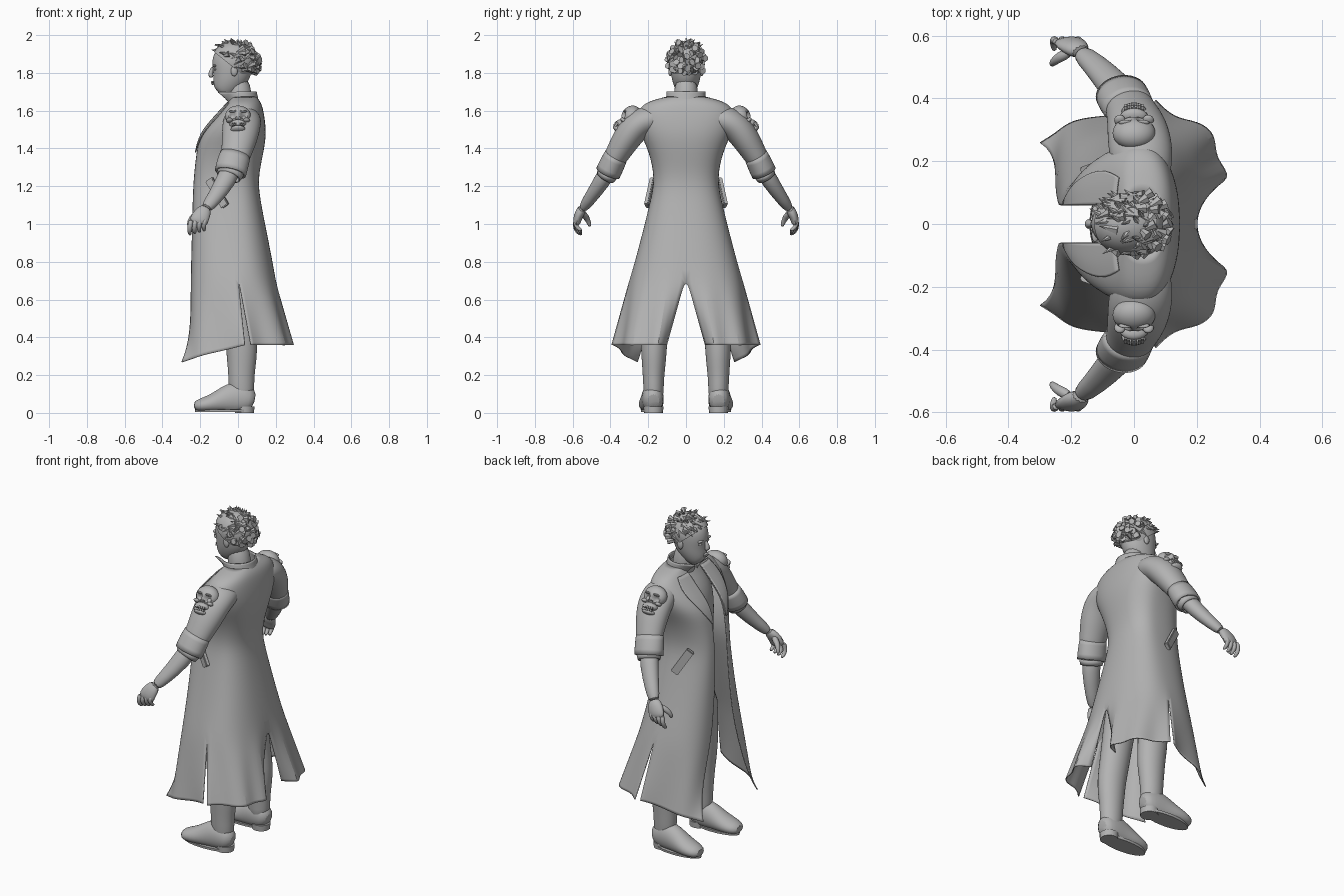
import bpy, bmesh, math, random
from mathutils import Matrix, Vector

default_cube = bpy.data.objects.get("Cube")
if default_cube:
    bpy.data.objects.remove(default_cube, do_unlink=True)

random.seed(4)
grey = bpy.data.materials.new("plain grey")
grey.use_nodes = True
grey.diffuse_color = (0.45, 0.45, 0.45, 1)
grey.node_tree.nodes["Principled BSDF"].inputs["Base Color"].default_value = grey.diffuse_color


def finish(bm, name, mirror=False, subsurf=0, solid=0.0):
    """Turn a bmesh into a smooth object with its modifiers."""
    bmesh.ops.recalc_face_normals(bm, faces=bm.faces)
    mesh = bpy.data.meshes.new(name)
    bm.to_mesh(mesh)
    bm.free()
    mesh.materials.append(grey)
    obj = bpy.data.objects.new(name, mesh)
    bpy.context.collection.objects.link(obj)
    bpy.ops.object.select_all(action='DESELECT')
    obj.select_set(True)
    bpy.context.view_layer.objects.active = obj
    bpy.ops.object.shade_smooth_by_angle(angle=math.radians(50))
    if mirror:
        mod = obj.modifiers.new("mirror", 'MIRROR')
        mod.use_axis = (False, True, False)
    if subsurf:
        mod = obj.modifiers.new("subsurf", 'SUBSURF')
        mod.levels = mod.render_levels = subsurf
        mod.boundary_smooth = 'PRESERVE_CORNERS'
    if solid:
        mod = obj.modifiers.new("thickness", 'SOLIDIFY')
        mod.thickness = solid


def grid(bm, rows):
    """Join rows of points into a sheet of quads."""
    verts = [[bm.verts.new(p) for p in row] for row in rows]
    for low, high in zip(verts, verts[1:]):
        for j in range(len(low) - 1):
            bm.faces.new((low[j], low[j + 1], high[j + 1], high[j]))


def loft(name, rings, ref=(1, 0, 0), sides=16, mirror=True, subsurf=1, cap=True, solid=0, floor=None):
    """Skin elliptical rings (x, y, z, radius along ref, other radius) set across their path."""
    bm = bmesh.new()
    centres = [Vector(r[:3]) for r in rings]
    loops = []
    for i, ring in enumerate(rings):
        along = (centres[min(i + 1, len(rings) - 1)] - centres[max(i - 1, 0)]).normalized()
        u = Vector(ref) - along * along.dot(Vector(ref))
        u.normalize()
        v = along.cross(u)
        loop = []
        for k in range(sides):
            a = math.tau * k / sides
            p = centres[i] + u * ring[3] * math.cos(a) + v * ring[4] * math.sin(a)
            if floor is not None:
                p.z = max(p.z, floor)
            loop.append(p)
        loops.append(loop + loop[:1])
    grid(bm, loops)
    bmesh.ops.remove_doubles(bm, verts=bm.verts, dist=1e-5)
    if cap:
        bmesh.ops.holes_fill(bm, edges=[e for e in bm.edges if e.is_boundary], sides=0)
    finish(bm, name, mirror, subsurf, solid)


def add_ball(bm, loc, size, segments=16):
    matrix = Matrix.Translation(loc) @ Matrix.Diagonal((*size, 1))
    return bmesh.ops.create_uvsphere(bm, u_segments=segments, v_segments=segments // 2 + 2,
                                     radius=1, matrix=matrix)["verts"]


def add_box(bm, size, frame):
    bmesh.ops.create_cube(bm, size=1, matrix=frame @ Matrix.Diagonal((*size, 1)))


# Coat: height, front edge x and y, side seam x and y, back x
COAT = [(1.675, -.03, .05, .03, .10, .095), (1.645, -.05, .06, .02, .225, .125),
        (1.58, -.11, .06, .02, .27, .14), (1.48, -.20, .06, .01, .245, .152),
        (1.38, -.22, .06, 0, .195, .137), (1.24, -.235, .06, -.02, .165, .105),
        (1.12, -.24, .06, -.02, .19, .12), (.9, -.245, .08, -.01, .245, .165),
        (.72, -.25, .11, 0, .295, .2)]
FRONT_HEM = [(-.3, .26), (-.25, .29), (-.21, .325), (-.15, .34), (-.08, .345), (-.02, .36), (.035, .39)]
BACK_HEM = [(.07, .395), (.13, .335), (.205, .33), (.265, .285), (.255, .21), (.325, .145), (.22, .1)]
STEPS = len(FRONT_HEM) - 1


def coat_point(row, t, front, puff=0.0):
    z, xf, yf, xs, ys, xb = row
    c, s = (max(f(t * math.pi / 2), 0) ** .85 for f in (math.cos, math.sin))
    if front:
        return Vector((xs + (xf - xs) * c - puff * c, yf + (ys - yf) * s + puff * s, z))
    return Vector((xs + (xb - xs) * s, ys * c, z))


def coat_panel(bm, hem, front):
    rows = [[coat_point(r, j / STEPS, front) for j in range(STEPS + 1)] for r in COAT]
    waist = rows[-1]
    for w in (.3, .6, .85, 1):
        row = []
        for j, (x, y) in enumerate(hem):
            # The front corner only kicks forward near the hem
            drop = .09 * (1 - j / STEPS) if front else 0
            ease = w ** (5 - 4 * j / STEPS) if front else w
            start = waist[j]
            row.append(Vector((start.x + (x - start.x) * ease, start.y + (y - start.y) * w,
                               start.z + (.36 - drop - start.z) * w)))
        rows.append(row)
    grid(bm, rows)


bm = bmesh.new()
coat_panel(bm, FRONT_HEM, True)
coat_panel(bm, BACK_HEM, False)
bmesh.ops.remove_doubles(bm, verts=bm.verts, dist=1e-4)
finish(bm, "long_coat", True, 2, .006)

# Lapels, narrowing downwards over the chest
bm = bmesh.new()
grid(bm, [[coat_point(r, width * j / 3, True, .008) for j in range(4)]
          for r, width in zip(COAT[1:5], (.3, .34, .22, .03))])
finish(bm, "lapels", True, 2, .006)

# Standing collar, open at the throat
bm = bmesh.new()
collar = []
for z, cx, rx, ry in ((1.62, .035, .075, .1), (1.66, .02, .08, .098), (1.7, 0, .092, .095)):
    angles = [math.radians(a) for a in range(0, 151, 15)]
    collar.append([(cx + rx * math.cos(a), ry * math.sin(a), z) for a in angles])
collar[-1][-1] = (-.105, .06, 1.7)
grid(bm, collar)
finish(bm, "collar", True, 2, .008)

# Slanted pocket flaps
bm = bmesh.new()
tilt = Matrix.Rotation(math.radians(20), 4, 'Z') @ Matrix.Rotation(math.radians(-33), 4, 'Y')
add_box(bm, (.045, .024, .17), Matrix.Translation((-.11, .19, 1.165)) @ tilt)
bmesh.ops.bevel(bm, geom=bm.edges[:], offset=.004, segments=2, affect='EDGES')
finish(bm, "pocket_flaps", True)

# Body, legs and boots
loft("torso", [(-.02, 0, .84, .08, .12), (-.03, 0, .95, .12, .16), (-.04, 0, 1.15, .10, .14),
               (-.03, 0, 1.35, .12, .16), (-.01, 0, 1.5, .12, .19), (.02, 0, 1.61, .06, .15),
               (.02, 0, 1.65, .05, .07)], mirror=False, subsurf=2)
loft("neck", [(.025, 0, 1.58, .068, .072), (.01, 0, 1.68, .064, .064), (-.005, 0, 1.78, .062, .06)],
     mirror=False)
loft("legs", [(.025, .17, .05, .055, .05), (.018, .172, .13, .07, .055), (.018, .172, .2, .07, .058),
              (.02, .17, .28, .08, .066), (.02, .17, .37, .086, .072), (0, .165, .5, .09, .074),
              (-.01, .14, .7, .095, .08), (-.02, .1, .9, .11, .09)])
loft("boots", [(.088, .172, .06, .035, .04), (.06, .174, .07, .056, .072), (0, .176, .08, .06, .092),
               (-.05, .179, .072, .06, .082), (-.1, .182, .058, .064, .063), (-.15, .186, .046, .068, .048),
               (-.2, .188, .038, .06, .038), (-.235, .188, .034, .036, .024)], ref=(0, 1, 0), floor=.012)
loft("boot_soles", [(-.075, .183, .004, .152, .055), (-.075, .183, .018, .154, .057)], sides=28, subsurf=0)
loft("boot_heels", [(.035, .172, 0, .05, .05), (.035, .172, .035, .052, .053)], subsurf=0)

# Sleeves, turned-back cuffs and bare forearms
loft("sleeves", [(.03, .11, 1.56, .08, .06), (.025, .2, 1.555, .102, .08), (.018, .265, 1.52, .104, .083),
                 (.008, .317, 1.45, .096, .077), (-.008, .358, 1.38, .082, .066),
                 (-.025, .4, 1.31, .074, .058)], subsurf=2)
loft("cuffs", [(-.015, .368, 1.365, .083, .064), (-.028, .39, 1.32, .088, .069), (-.04, .413, 1.27, .086, .069)],
     cap=False, solid=.012)
loft("cuff_linings", [(-.04, .41, 1.275, .075, .06), (-.05, .425, 1.25, .066, .054)], cap=False, solid=.008)
loft("forearms", [(-.02, .385, 1.33, .055, .05), (-.065, .445, 1.225, .055, .046), (-.13, .512, 1.13, .04, .034),
                  (-.175, .55, 1.075, .033, .027)])

# Hands with curled fingers
loft("palms", [(-.165, .545, 1.09, .032, .026), (-.19, .565, 1.055, .048, .026), (-.207, .577, 1.02, .052, .024),
               (-.212, .578, .995, .046, .016)], sides=12)
for i, finger in enumerate(("index", "middle", "ring", "little")):
    x = -.247 + .025 * i
    lift = .007 * i
    loft(finger + "_fingers", [(x, .578, 1.025, .015, .015), (x - .008, .59, .99 + lift, .014, .014),
                               (x - .01, .577, .958 + lift, .013, .013), (x - .006, .55, .942 + lift, .009, .009)],
         sides=8)
loft("thumbs", [(-.2, .55, 1.06, .02, .02), (-.24, .53, 1.04, .018, .018), (-.258, .515, 1.01, .014, .014),
                (-.262, .507, .985, .009, .009)], sides=8)

# Head and face
loft("head", [(-.1, 0, 1.692, .036, .032), (-.08, 0, 1.712, .064, .054), (-.058, 0, 1.75, .083, .071),
              (-.036, 0, 1.79, .104, .08), (-.03, 0, 1.84, .11, .085), (-.025, 0, 1.89, .107, .084),
              (-.02, 0, 1.93, .08, .065), (-.02, 0, 1.955, .04, .035)], mirror=False, subsurf=2, sides=20)
loft("nose", [(-.13, 0, 1.835, .008, .009), (-.142, 0, 1.808, .012, .012), (-.147, 0, 1.788, .016, .018),
              (-.135, 0, 1.776, .01, .014)], mirror=False, sides=10)
bm = bmesh.new()
add_ball(bm, (-.124, .034, 1.838), (.011, .024, .007))
add_ball(bm, (-.12, .034, 1.82), (.008, .014, .007))
add_ball(bm, (-.02, .084, 1.81), (.018, .01, .028))
finish(bm, "brows_eyes_ears", True)
bm = bmesh.new()
for z in (1.752, 1.742):
    add_ball(bm, (-.134, 0, z), (.008, .022, .006))
finish(bm, "lips")

# Hair cap cut along a slanted hairline, covered in swept tufts
hairline, slope = Vector((-.02, 0, 1.825)), Vector((.8, 0, 1))
bm = bmesh.new()
add_ball(bm, (-.022, 0, 1.862), (.118, .098, .106), segments=32)
bmesh.ops.bisect_plane(bm, geom=bm.verts[:] + bm.edges[:] + bm.faces[:], plane_co=hairline,
                       plane_no=slope, clear_inner=True)
for _ in range(170):
    around, up = random.uniform(0, math.tau), random.uniform(-.6, 1)
    flat = math.sqrt(1 - up * up)
    normal = Vector((flat * math.cos(around), flat * math.sin(around), up))
    root = Vector((-.022 + .114 * normal.x, .093 * normal.y, 1.862 + .102 * normal.z))
    if (root - hairline).dot(slope) < .015:
        continue
    sweep = Vector((-.7, random.uniform(-.6, .6), random.uniform(-.6, .2)))
    lift = random.uniform(.2, .75) * max(up, 0)
    lean = (normal * lift + sweep * .6).normalized().to_track_quat('Z', 'Y').to_matrix().to_4x4()
    bmesh.ops.create_cone(bm, segments=6, cap_ends=True, radius1=.018, radius2=.001,
                          depth=random.uniform(.045, .075), matrix=Matrix.Translation(root) @ lean)
finish(bm, "hair")

# Skull ornaments on the upper arms, with sockets pressed into the bone
frame = Matrix.Translation((0, .301, 1.555)) @ Matrix.Rotation(math.radians(35), 4, 'X')
bm = bmesh.new()
for v in add_ball(bm, (0, 0, .02), (.068, .05, .058), segments=48):
    if v.co.y > 0:
        for x, z, size in ((-.028, .002, .017), (.028, .002, .017), (0, -.024, .009)):
            d = ((v.co.x - x) ** 2 + (v.co.z - z) ** 2) / size ** 2
            v.co.y -= .025 * math.exp(-d * d)
for side in (-1, 1):
    add_ball(bm, (side * .045, .02, -.022), (.018, .02, .011))
    add_ball(bm, (side * .027, .042, .022), (.022, .01, .006))
add_ball(bm, (0, .015, -.045), (.046, .034, .022))
add_ball(bm, (0, .015, -.078), (.04, .034, .016))
for i in range(6):
    for z in (-.054, -.068):
        x = (i - 2.5) * .011
        add_box(bm, (.009, .012, .012), Matrix.Translation((x, .046 - 8 * x * x, z)))
bmesh.ops.transform(bm, matrix=frame, verts=bm.verts)
finish(bm, "skull_ornaments", True)
